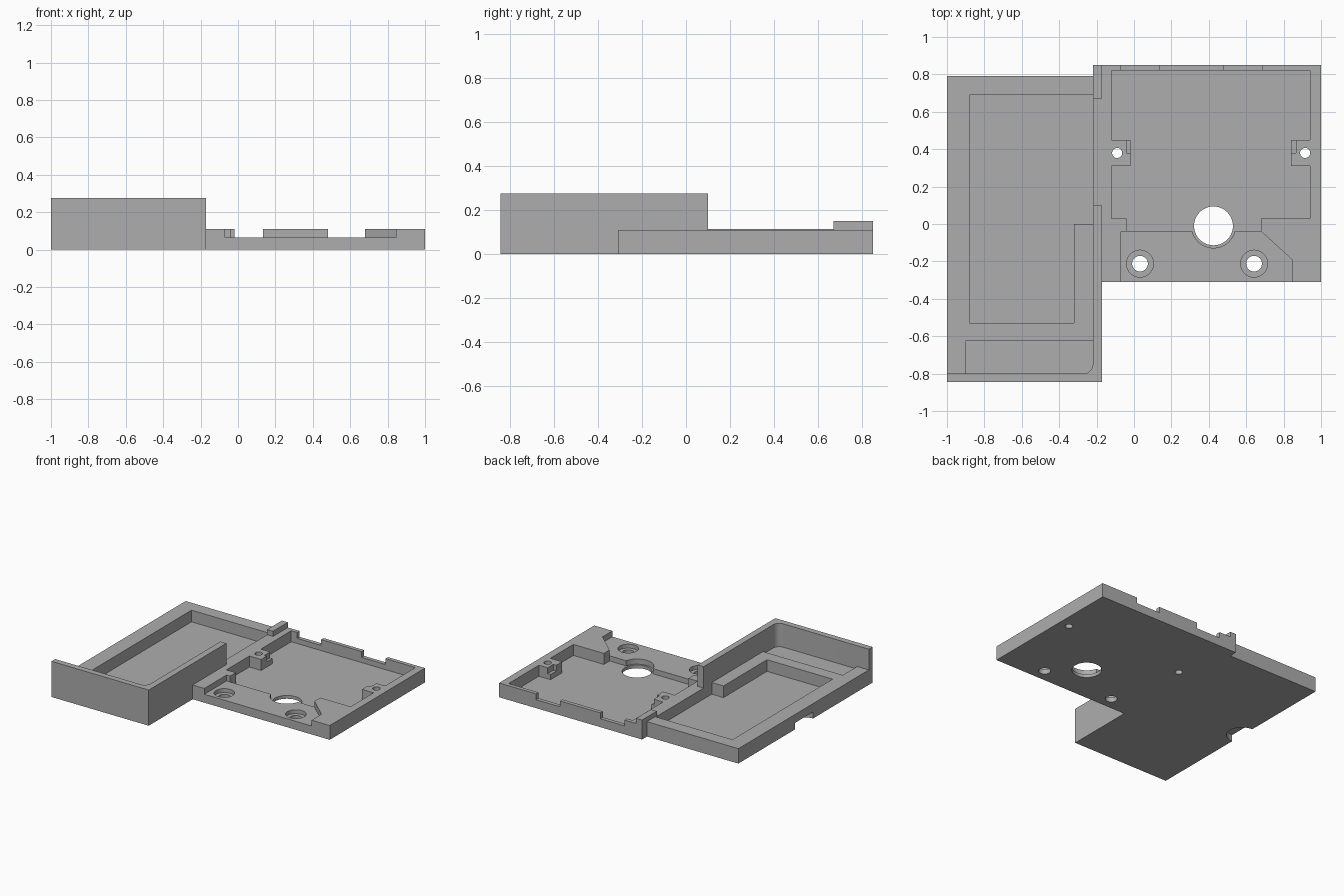
import bpy, bmesh
from math import pi, cos, sin

cube = bpy.data.objects.get("Cube")
if cube:
    bpy.data.objects.remove(cube, do_unlink=True)

grey = bpy.data.materials.new("plain grey")
grey.use_nodes = True
COLOUR = (0.42, 0.42, 0.42, 1)
grey.diffuse_color = COLOUR
grey.node_tree.nodes["Principled BSDF"].inputs["Base Color"].default_value = COLOUR

TOP = 0.5       # cutters reach up to here
FLOOR = 0.025   # pocket floors
LEDGE = 0.065   # raised ledge and rim notches
RIM = 0.11      # plate rim


def prism(name, outline, z0, z1):
    """Extrude a flat outline between two heights."""
    bm = bmesh.new()
    base = bm.faces.new([bm.verts.new((x, y, z0)) for x, y in outline])
    moved = bmesh.ops.extrude_face_region(bm, geom=[base])["geom"]
    verts = [v for v in moved if isinstance(v, bmesh.types.BMVert)]
    bmesh.ops.translate(bm, verts=verts, vec=(0, 0, z1 - z0))
    bmesh.ops.recalc_face_normals(bm, faces=bm.faces)
    mesh = bpy.data.meshes.new(name)
    bm.to_mesh(mesh)
    bm.free()
    mesh.materials.append(grey)
    obj = bpy.data.objects.new(name, mesh)
    bpy.context.collection.objects.link(obj)
    return obj


def rect(x0, x1, y0, y1):
    return [(x0, y0), (x1, y0), (x1, y1), (x0, y1)]


def arc(cx, cy, r, start=0.0, end=2 * pi, steps=40, closed=True):
    n = steps if closed else steps - 1
    return [(cx + r * cos(start + (end - start) * i / n),
             cy + r * sin(start + (end - start) * i / n)) for i in range(steps)]


def carve(obj, outline, z0, z1=TOP):
    """Cut a prism out of the object and bake the result."""
    cutter = prism("cutter", outline, z0, z1)
    cutter.hide_render = True
    mod = obj.modifiers.new("cut", "BOOLEAN")
    mod.operation = "DIFFERENCE"
    mod.solver = "EXACT"
    mod.object = cutter
    bpy.context.view_layer.update()
    graph = bpy.context.evaluated_depsgraph_get()
    mesh = bpy.data.meshes.new_from_object(obj.evaluated_get(graph))
    obj.modifiers.clear()
    obj.data = mesh
    bpy.data.objects.remove(cutter, do_unlink=True)


# Side tray with its pocket, front recess and finger notch underneath
tray = prism("side_tray", rect(-1, -0.22, -0.8, 0.79), 0, 0.115)
carve(tray, [(-0.88, -0.53), (-0.32, -0.53), (-0.32, 0), (-0.21, 0),
             (-0.21, 0.69), (-0.88, 0.69)], FLOOR)
carve(tray, rect(-0.9, -0.21, -0.81, -0.625), 0.095)
carve(tray, arc(-1, -0.01, 0.11), -0.1, 0.05)

# Tall L-shaped wall with a rounded inner corner
prism("corner_wall",
      [(-1, -0.845), (-0.17, -0.845), (-0.17, 0.1), (-0.22, 0.1)]
      + arc(-0.27, -0.75, 0.05, 0, -pi / 2, 8, False) + [(-1, -0.8)], 0, 0.275)

# Main plate
plate = prism("main_plate", [(-0.17, -0.31), (1, -0.31), (1, 0.85), (-0.22, 0.85),
                             (-0.22, 0.1), (-0.17, 0.1)], 0, RIM)
# Deep pocket that leaves a tab on each side
carve(plate, [(-0.04, -0.04), (0.68, -0.04), (0.68, 0.03), (0.94, 0.03),
              (0.94, 0.31), (0.84, 0.31), (0.84, 0.45), (0.94, 0.45),
              (0.94, 0.82), (-0.12, 0.82), (-0.12, 0.45), (-0.02, 0.45),
              (-0.02, 0.31), (-0.12, 0.31), (-0.12, 0.03), (-0.04, 0.03)], FLOOR)
# Front ledge
carve(plate, [(-0.07, -0.4), (0.845, -0.4), (0.845, -0.19), (0.68, -0.04),
              (0.6, 0.0), (0.0, 0.0), (-0.04, -0.04), (-0.07, -0.04)], LEDGE)
# Notches in the back rim
for x0, x1 in ((-0.07, 0.135), (0.48, 0.685)):
    carve(plate, rect(x0, x1, 0.8, 0.9), LEDGE)
# Stepped corners and pin holes of the tabs
for x0, x1 in ((-0.04, -0.01), (0.83, 0.865)):
    carve(plate, rect(x0, x1, 0.38, 0.46), LEDGE)
for x in (-0.09, 0.915):
    carve(plate, arc(x, 0.38, 0.027, steps=24), -0.1)
# Large hole with its clearance ring
carve(plate, arc(0.425, -0.01, 0.118), FLOOR)
carve(plate, arc(0.425, -0.01, 0.104), -0.1)
# Counterbored screw holes
for x in (0.032, 0.642):
    carve(plate, arc(x, -0.212, 0.072), 0.035)
    carve(plate, arc(x, -0.212, 0.042), -0.1)

# Small raised block at the back corner of the plate
prism("back_block", rect(-0.22, -0.17, 0.67, 0.85), RIM, 0.15)

# Crisp edges, smooth round holes
for obj in (tray, plate, bpy.data.objects["corner_wall"]):
    bpy.ops.object.select_all(action="DESELECT")
    obj.select_set(True)
    bpy.context.view_layer.objects.active = obj
    bpy.ops.object.shade_smooth_by_angle(angle=0.5)
